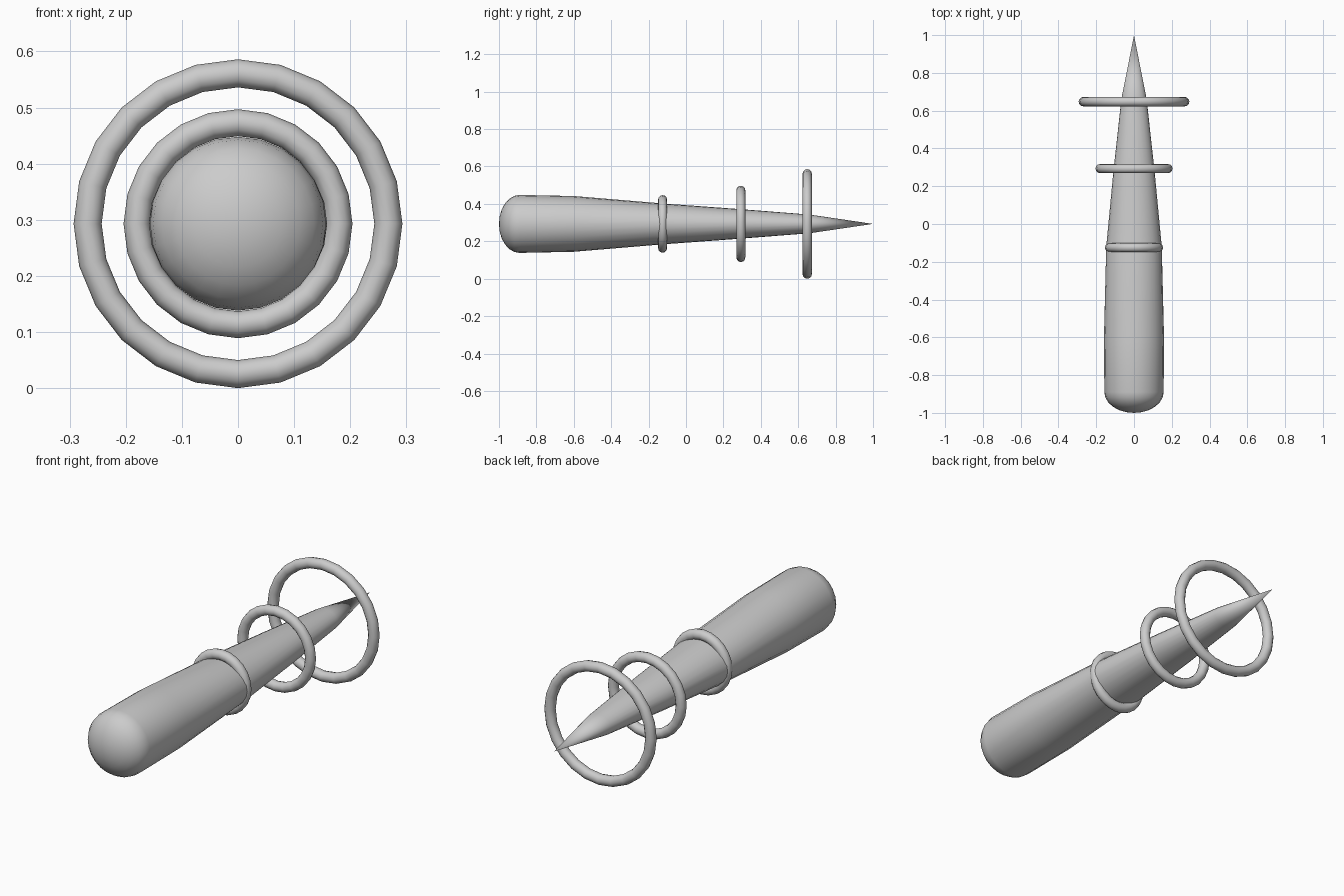
import bpy, bmesh, math

if "Cube" in bpy.data.objects:
    bpy.data.objects.remove(bpy.data.objects["Cube"])

CZ = 0.293   # height of the long axis

grey = bpy.data.materials.new("plain grey")
grey.diffuse_color = (0.6, 0.6, 0.6, 1)
grey.use_nodes = True
grey.node_tree.nodes["Principled BSDF"].inputs["Base Color"].default_value = grey.diffuse_color


def finish(obj, angle):
    obj.data.materials.append(grey)
    bpy.ops.object.select_all(action='DESELECT')
    obj.select_set(True)
    bpy.context.view_layer.objects.active = obj
    bpy.ops.object.shade_smooth_by_angle(angle=math.radians(angle))


# Body: lofted elliptical sections (y, half width, half height)
sections = []
for i in range(1, 7):                       # rounded blunt end
    a = math.radians(15 * i)
    sections.append((-0.89 - 0.11 * math.cos(a), 0.157 * math.sin(a), 0.155 * math.sin(a)))
sections += [(-0.6, 0.159, 0.149), (-0.12, 0.147, 0.109),
             (0.29, 0.108, 0.079), (0.66, 0.067, 0.05)]

N = 24
bm = bmesh.new()
loops = [[bm.verts.new((rx * math.cos(2 * math.pi * k / N), y,
                        CZ + rz * math.sin(2 * math.pi * k / N))) for k in range(N)]
         for y, rx, rz in sections]
blunt = bm.verts.new((0, -1, CZ))
tip = bm.verts.new((0, 1, CZ))
for k in range(N):
    j = (k + 1) % N
    for a, b in zip(loops, loops[1:]):
        bm.faces.new((a[k], a[j], b[j], b[k]))
    bm.faces.new((blunt, loops[0][j], loops[0][k]))
    bm.faces.new((tip, loops[-1][k], loops[-1][j]))
bmesh.ops.recalc_face_normals(bm, faces=bm.faces)
mesh = bpy.data.meshes.new("tapered_body")
bm.to_mesh(mesh)
bm.free()
body = bpy.data.objects.new("tapered_body", mesh)
bpy.context.collection.objects.link(body)
finish(body, 40)

# Rings around the body, growing toward the tip
for name, y, major, minor in (("small_ring", -0.125, 0.130, 0.024),
                              ("middle_ring", 0.293, 0.180, 0.024),
                              ("large_ring", 0.648, 0.268, 0.025)):
    bpy.ops.mesh.primitive_torus_add(major_segments=24, minor_segments=12,
                                     major_radius=major, minor_radius=minor,
                                     location=(0, y, CZ), rotation=(math.pi / 2, 0, 0))
    ring = bpy.context.object
    ring.name = name
    finish(ring, 60)
